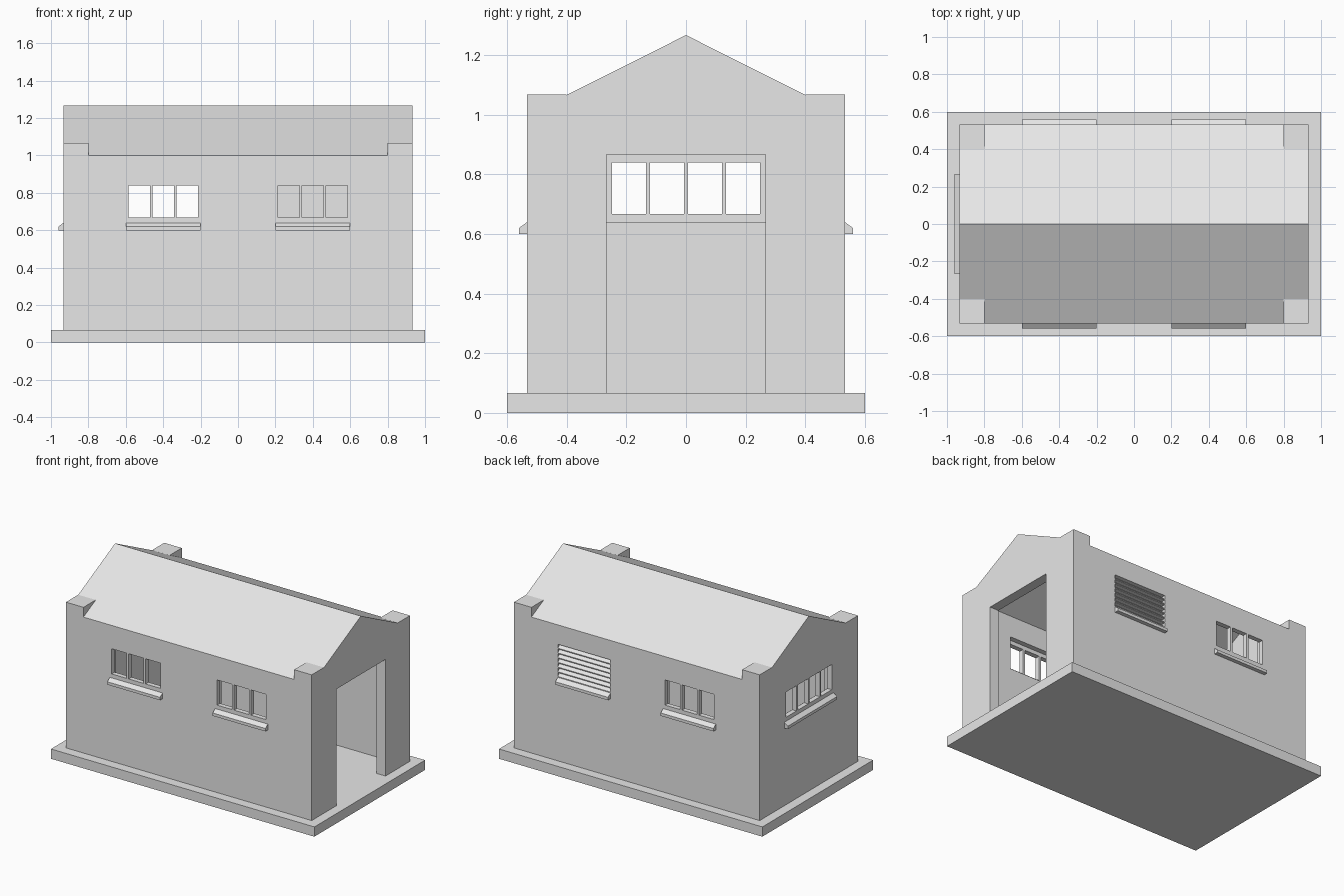
import bpy, bmesh
from mathutils import Vector

if "Cube" in bpy.data.objects:
    bpy.data.objects.remove(bpy.data.objects["Cube"], do_unlink=True)

# Single plain material
grey = bpy.data.materials.new("plain_grey")
grey.use_nodes = True
COLOUR = (0.8, 0.8, 0.8, 1)
grey.diffuse_color = COLOUR
grey.node_tree.nodes["Principled BSDF"].inputs["Base Color"].default_value = COLOUR

# Main sizes
FLOOR, EAVE, RIDGE, PIER = 0.067, 1.0, 1.267, 1.067
HX, HY, THICK, ROOF = 0.933, 0.533, 0.067, 0.02
SILL, HEAD, PANE_LOW, PANE_HIGH = 0.64, 0.867, 0.667, 0.84
FRAME = 0.033


def prism(name, profile, origin, along, out):
    """Extrude an (outward, up) profile from origin by the vector along."""
    bm = bmesh.new()
    origin, along, out = Vector(origin), Vector(along), Vector(out)
    verts = [bm.verts.new(origin + out * o + Vector((0, 0, z))) for o, z in profile]
    face = bm.faces.new(verts)
    new = bmesh.ops.extrude_face_region(bm, geom=[face])["geom"]
    bmesh.ops.translate(bm, vec=along, verts=[g for g in new if isinstance(g, bmesh.types.BMVert)])
    bmesh.ops.recalc_face_normals(bm, faces=bm.faces)
    mesh = bpy.data.meshes.new(name)
    bm.to_mesh(mesh)
    bm.free()
    mesh.materials.append(grey)
    obj = bpy.data.objects.new(name, mesh)
    bpy.context.collection.objects.link(obj)
    return obj


def box(name, x0, x1, y0, y1, z0, z1):
    return prism(name, [(y0, z0), (y1, z0), (y1, z1), (y0, z1)],
                 (x0, 0, 0), (x1 - x0, 0, 0), (0, 1, 0))


def combine(target, tool, operation):
    """Apply a boolean and discard the tool object."""
    mod = target.modifiers.new("combine", "BOOLEAN")
    mod.operation, mod.solver, mod.object = operation, "EXACT", tool
    graph = bpy.context.evaluated_depsgraph_get()
    mesh = bpy.data.meshes.new_from_object(target.evaluated_get(graph))
    target.modifiers.clear()
    target.data = mesh
    bpy.data.objects.remove(tool, do_unlink=True)


def wall_box(side, a0, a1, d0, d1, z0, z1):
    """Cutter in a wall: a along the wall, d depth inward from the outer face."""
    if side in ("front", "back"):
        s = -1 if side == "front" else 1
        y = sorted((s * (HY - d0), s * (HY - d1)))
        return box("cutter", a0, a1, *y, z0, z1)
    return box("cutter", -HX + d0, -HX + d1, a0, a1, z0, z1)


# Plinth
box("plinth", -1, 1, -0.6, 0.6, 0, FLOOR)

# Gabled building with four corner piers
walls = prism("walls_and_roof", [(-HY, FLOOR), (HY, FLOOR), (HY, EAVE), (0, RIDGE), (-HY, EAVE)],
              (-HX, 0, 0), (2 * HX, 0, 0), (0, 1, 0))
for sx in (-1, 1):
    for sy in (-1, 1):
        x, y = sorted((sx * 0.8, sx * HX)), sorted((sy * 0.4, sy * HY))
        combine(walls, box("pier", *x, *y, 0.9, PIER), "UNION")

# Hollow room under the sloping roof
iy, ix = HY - THICK, HX - THICK
spring = RIDGE - (RIDGE - EAVE) * iy / HY - ROOF
room = prism("room", [(-iy, 0), (iy, 0), (iy, spring), (0, RIDGE - ROOF), (-iy, spring)],
             (-ix, 0, 0), (2 * ix, 0, 0), (0, 1, 0))
combine(walls, room, "DIFFERENCE")

# Doorway
combine(walls, box("doorway", 0.8, 1.1, -0.267, 0.267, 0, HEAD), "DIFFERENCE")


def sill(side, a0, a1):
    profile = [(-0.005, 0.6), (0.027, 0.6), (0.027, 0.62), (0, SILL), (-0.005, SILL)]
    if side == "end":
        prism("end_sill", profile, (-HX, a0, 0), (0, a1 - a0, 0), (-1, 0, 0))
    else:
        s = -1 if side == "front" else 1
        prism(side + "_sill", profile, (a0, s * HY, 0), (a1 - a0, 0, 0), (0, s, 0))


def window(side, a0, a1, panes, border, gap):
    """Inner recess leaving a flush outer frame, pierced by panes."""
    combine(walls, wall_box(side, a0, a1, FRAME, 0.1, SILL, HEAD), "DIFFERENCE")
    width = (a1 - a0 - 2 * border - gap * (panes - 1)) / panes
    for i in range(panes):
        p = a0 + border + i * (width + gap)
        combine(walls, wall_box(side, p, p + width, -0.05, 0.1, PANE_LOW, PANE_HIGH), "DIFFERENCE")
    sill(side, a0, a1)


# Windows
window("front", -0.6, -0.2, 3, 0.0145, 0.0145)
window("front", 0.2, 0.6, 3, 0.0145, 0.0145)
window("back", -0.6, -0.2, 3, 0.0145, 0.0145)
window("end", -0.267, 0.267, 4, 0.019, 0.0135)

# Louvred vent in the back wall
combine(walls, wall_box("back", 0.2, 0.6, -0.05, 0.1, SILL, HEAD), "DIFFERENCE")
sill("back", 0.2, 0.6)
SLATS = 7
step = (HEAD - SILL) / SLATS
teeth = [(-0.04, HEAD), (-0.04, SILL)]
for i in range(SLATS):
    z = SILL + i * step
    teeth += [(-0.03, z), (0, z), (0, z + 0.006)]
teeth.append((-0.03, HEAD))
prism("louvre_vent", teeth, (0.2, HY, 0), (0.4, 0, 0), (0, 1, 0))
